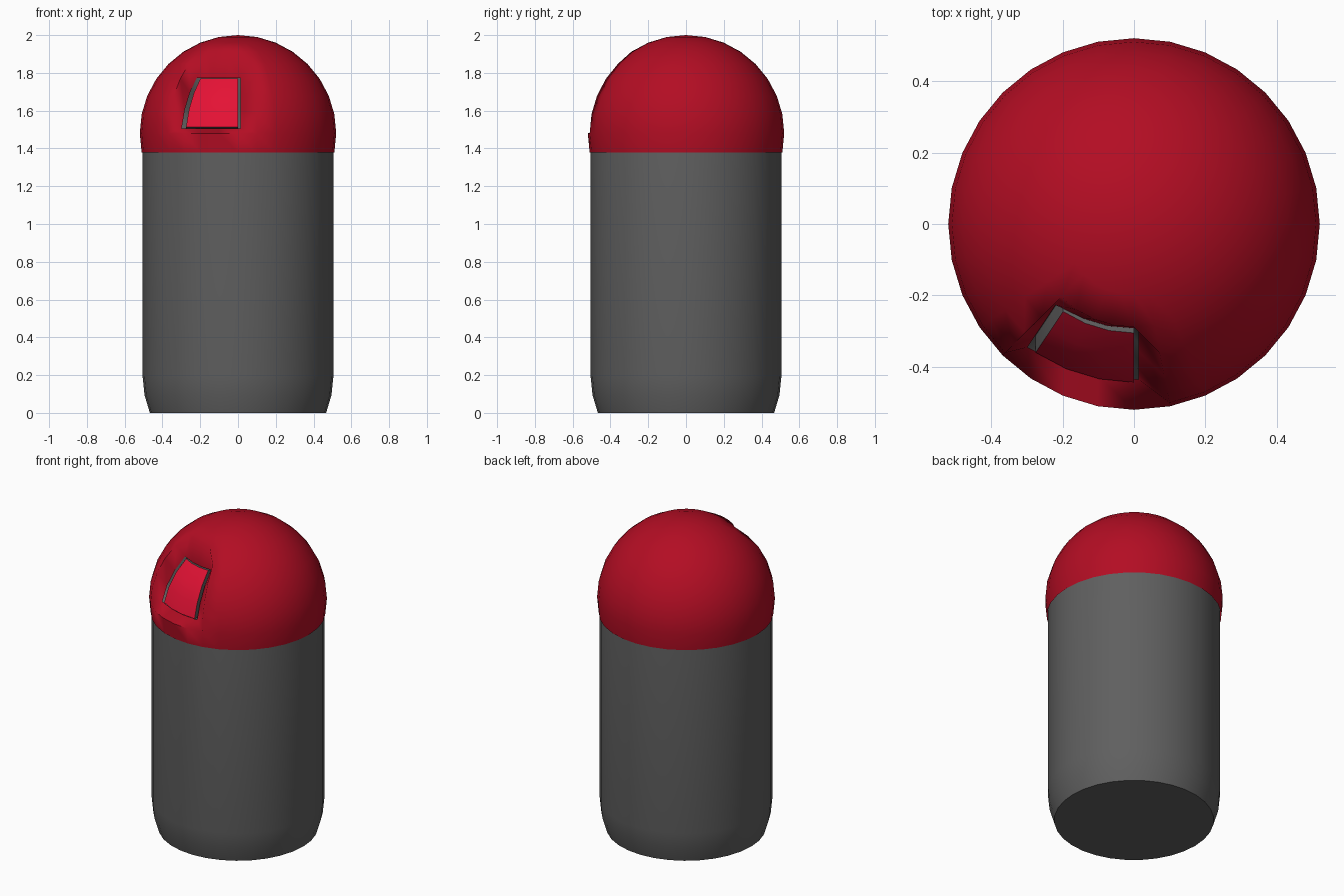
import bpy, bmesh, math
from mathutils import Vector

if "Cube" in bpy.data.objects:
    bpy.data.objects.remove(bpy.data.objects["Cube"])

N = 32                      # sides around
STEP = math.tau / N
CZ = 1.48                   # centre height of the dome


def material(name, col):
    m = bpy.data.materials.new(name)
    m.diffuse_color = (*col, 1)
    m.use_nodes = True
    m.node_tree.nodes["Principled BSDF"].inputs["Base Color"].default_value = m.diffuse_color
    return m


grey = material("dark grey", (0.115, 0.115, 0.115))
red = material("deep red", (0.45, 0.004, 0.017))
bright = material("bright red", (0.78, 0.006, 0.035))


def point(r, z, col):
    a = col * STEP          # column 0 is the front, columns count towards -x
    return Vector((-r * math.sin(a), -r * math.cos(a), z))


def dome_ring(rad, i):
    return rad * math.cos(i * STEP), CZ + rad * math.sin(i * STEP)


def finish(bm, name, mats, angle=40):
    bmesh.ops.recalc_face_normals(bm, faces=bm.faces)
    me = bpy.data.meshes.new(name)
    bm.to_mesh(me)
    bm.free()
    ob = bpy.data.objects.new(name, me)
    bpy.context.collection.objects.link(ob)
    for m in mats:
        me.materials.append(m)
    bpy.context.view_layer.objects.active = ob
    ob.select_set(True)
    bpy.ops.object.shade_smooth_by_angle(angle=math.radians(angle))
    ob.select_set(False)
    return ob


def shell(name, lower, rad, shift, mat, hole=False, angle=40):
    """Lower profile rings, then a hemisphere with a patch pushed in."""
    bm = bmesh.new()
    prof = lower + [dome_ring(rad, i) for i in range(8)]
    first = len(lower)
    rows = []
    for j, (r, z) in enumerate(prof):
        row = []
        for c in range(N):
            p = point(r, z, c)
            if 1 <= j - first <= 4 and c <= 3:
                p += Vector(shift)
                if hole and c == 0:
                    p.x += 0.013
                if hole and c == 3:
                    p += Vector((-0.015, 0.004, 0))
            row.append(bm.verts.new(p))
        rows.append(row)
    for j in range(len(rows) - 1):
        for c in range(N):
            if hole and 1 <= j - first <= 3 and c < 3:
                continue
            d = (c + 1) % N
            bm.faces.new((rows[j][c], rows[j][d], rows[j + 1][d], rows[j + 1][c]))
    top = bm.verts.new((0, 0, CZ + rad))
    for c in range(N):
        bm.faces.new((rows[-1][c], rows[-1][(c + 1) % N], top))
    if not hole:
        bm.faces.new(rows[0])
    return finish(bm, name, [mat], angle)


# Rounded grey body with a recess behind the panel
shell("body", [(0.4666, 0), (0.495, 0.0946), (0.505, 0.193)], 0.505,
      (0, 0.10, -0.075), grey)

# Red cap with a dented opening
cap_rad = 0.52
shell("cap", [dome_ring(cap_rad, -1)], cap_rad, (0, 0.075, -0.075), red, True, 75)

# Bright panel with grey side walls standing in the opening
bm = bmesh.new()
layers = []
for shift in ((0, 0.052, -0.066), (0, 0.10, -0.075)):
    layers.append([[bm.verts.new(point(*dome_ring(0.505, i), c) + Vector(shift))
                    for c in range(4)] for i in range(1, 5)])
out, inn = layers
for i in range(3):
    for c in range(3):
        bm.faces.new((out[i][c], out[i][c + 1], out[i + 1][c + 1], out[i + 1][c]))
rim = [(0, c) for c in range(3)] + [(i, 3) for i in range(3)]
rim += [(3, c) for c in (3, 2, 1)] + [(i, 0) for i in (3, 2, 1)]
for (a, b), (c, d) in zip(rim, rim[1:] + rim[:1]):
    f = bm.faces.new((out[a][b], out[c][d], inn[c][d], inn[a][b]))
    f.material_index = 1
finish(bm, "visor_panel", [bright, grey])
